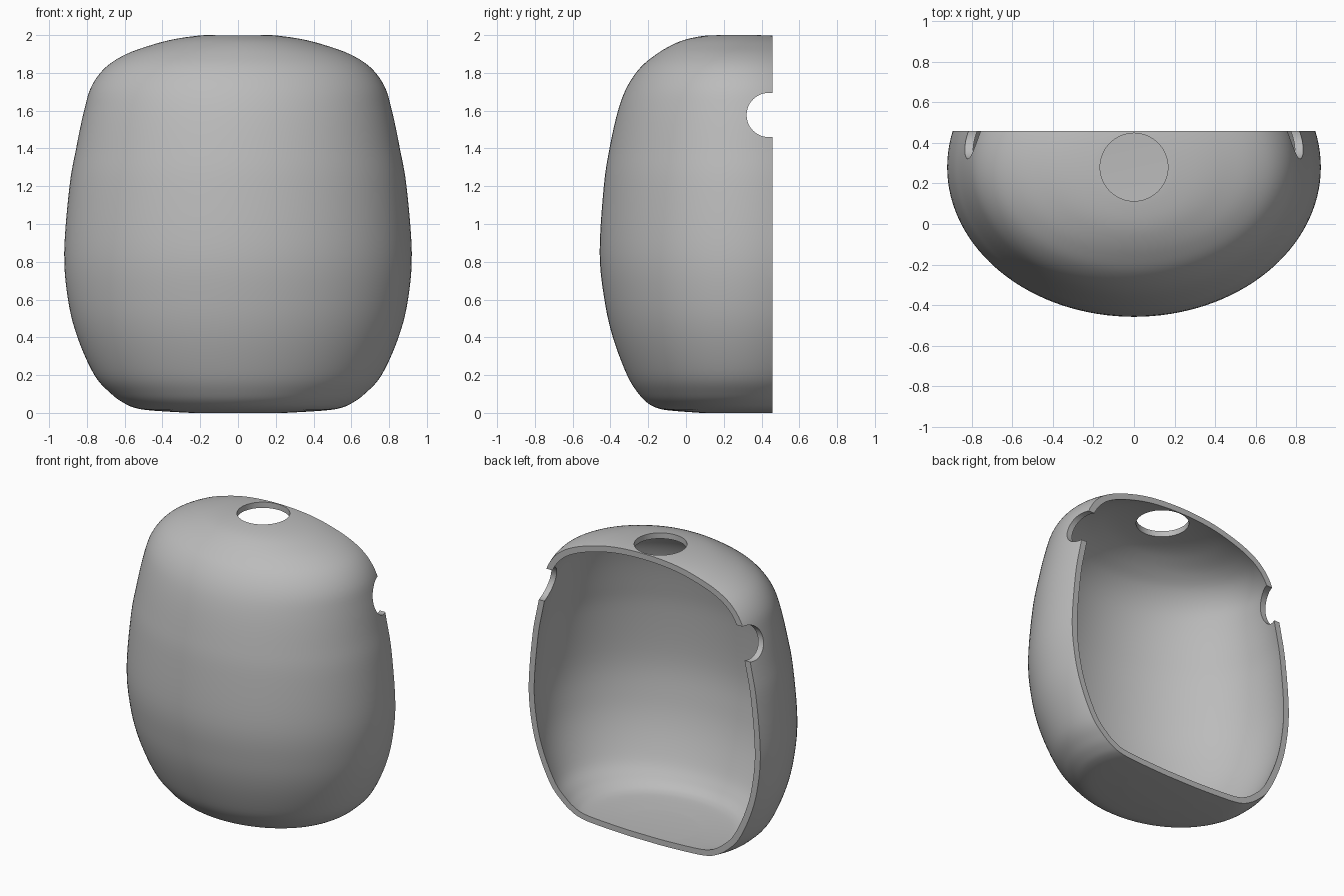
import bpy, bmesh, math
from mathutils import Vector, Matrix

if "Cube" in bpy.data.objects:
    bpy.data.objects.remove(bpy.data.objects["Cube"])

AXIS_Y, BACK_Y, WALL = 0.28, 0.457, 0.04
SEGMENTS, STEPS = 128, 5

# Profile of the shell: half width, half depth, height
PROFILE = [Vector(p) for p in (
    (.25, .20, .0), (.45, .36, .012), (.54, .43, .025), (.60, .48, .05),
    (.67, .53, .10), (.76, .592, .20), (.85, .667, .40), (.90, .712, .60),
    (.92, .737, .85), (.892, .715, 1.2), (.857, .685, 1.4), (.815, .64, 1.6),
    (.775, .59, 1.73), (.70, .52, 1.83), (.59, .435, 1.9), (.45, .35, 1.95),
    (.33, .27, 1.98), (.20, .17, 1.998), (.12, .10, 2.0))]


def smooth_path(points, steps):
    """Catmull-Rom curve through the points."""
    ext = [points[0]] + points + [points[-1]]
    out = []
    for a, b, c, d in zip(ext, ext[1:], ext[2:], ext[3:]):
        for i in range(steps):
            t = i / steps
            out.append(b + (c - a) * (t / 2)
                       + (2 * a - 5 * b + 4 * c - d) * (t * t / 2)
                       + (3 * b - a - 3 * c + d) * (t ** 3 / 2))
    return out + [points[-1]]


def make_object(name, bm):
    bmesh.ops.recalc_face_normals(bm, faces=bm.faces)
    mesh = bpy.data.meshes.new(name)
    bm.to_mesh(mesh)
    bm.free()
    obj = bpy.data.objects.new(name, mesh)
    bpy.context.collection.objects.link(obj)
    return obj


def cylinder_cutter(name, radius, depth, matrix):
    bm = bmesh.new()
    bmesh.ops.create_cone(bm, cap_ends=True, segments=96, radius1=radius,
                          radius2=radius, depth=depth, matrix=matrix)
    return make_object(name, bm)


# Closed outer body made of stacked elliptical rings
bm = bmesh.new()
rings = []
for rx, ry, z in smooth_path(PROFILE, STEPS):
    angles = [math.tau * i / SEGMENTS for i in range(SEGMENTS)]
    rings.append([bm.verts.new((rx * math.cos(a), AXIS_Y + ry * math.sin(a), z))
                  for a in angles])
for low, high in zip(rings, rings[1:]):
    for i in range(SEGMENTS):
        j = (i + 1) % SEGMENTS
        bm.faces.new((low[i], low[j], high[j], high[i]))
bm.faces.new(rings[0])
bm.faces.new(rings[-1])
shell = make_object("shell", bm)

# Cutters: open back, top hole, side notches
bm = bmesh.new()
bmesh.ops.create_cube(bm, size=4, matrix=Matrix.Translation((0, BACK_Y + 2, 1)))
cutters = [
    make_object("back_cutter", bm),
    cylinder_cutter("top_hole_cutter", 0.167, 1,
                    Matrix.Translation((0, AXIS_Y, 2))),
    cylinder_cutter("side_notch_cutter", 0.117, 3,
                    Matrix.Translation((0, 0.438, 1.577))
                    @ Matrix.Rotation(math.pi / 2, 4, 'Y')),
]

# Hollow wall, then the cuts
solid = shell.modifiers.new("wall", 'SOLIDIFY')
solid.thickness = WALL
solid.offset = -1
for cutter in cutters:
    cutter.hide_render = True
    cut = shell.modifiers.new(cutter.name, 'BOOLEAN')
    cut.operation = 'DIFFERENCE'
    cut.solver = 'EXACT'
    cut.object = cutter

# Bake the modifiers and drop the cutters
depsgraph = bpy.context.evaluated_depsgraph_get()
baked = bpy.data.meshes.new_from_object(shell.evaluated_get(depsgraph))
shell.modifiers.clear()
shell.data = baked
for cutter in cutters:
    bpy.data.objects.remove(cutter)

# Colour and shading
grey = bpy.data.materials.new("plain grey")
grey.use_nodes = True
colour = (0.5, 0.5, 0.5, 1)
grey.diffuse_color = colour
grey.node_tree.nodes["Principled BSDF"].inputs["Base Color"].default_value = colour
shell.data.materials.clear()
shell.data.materials.append(grey)

bpy.ops.object.select_all(action='DESELECT')
shell.select_set(True)
bpy.context.view_layer.objects.active = shell
bpy.ops.object.shade_smooth_by_angle(angle=math.radians(30))
